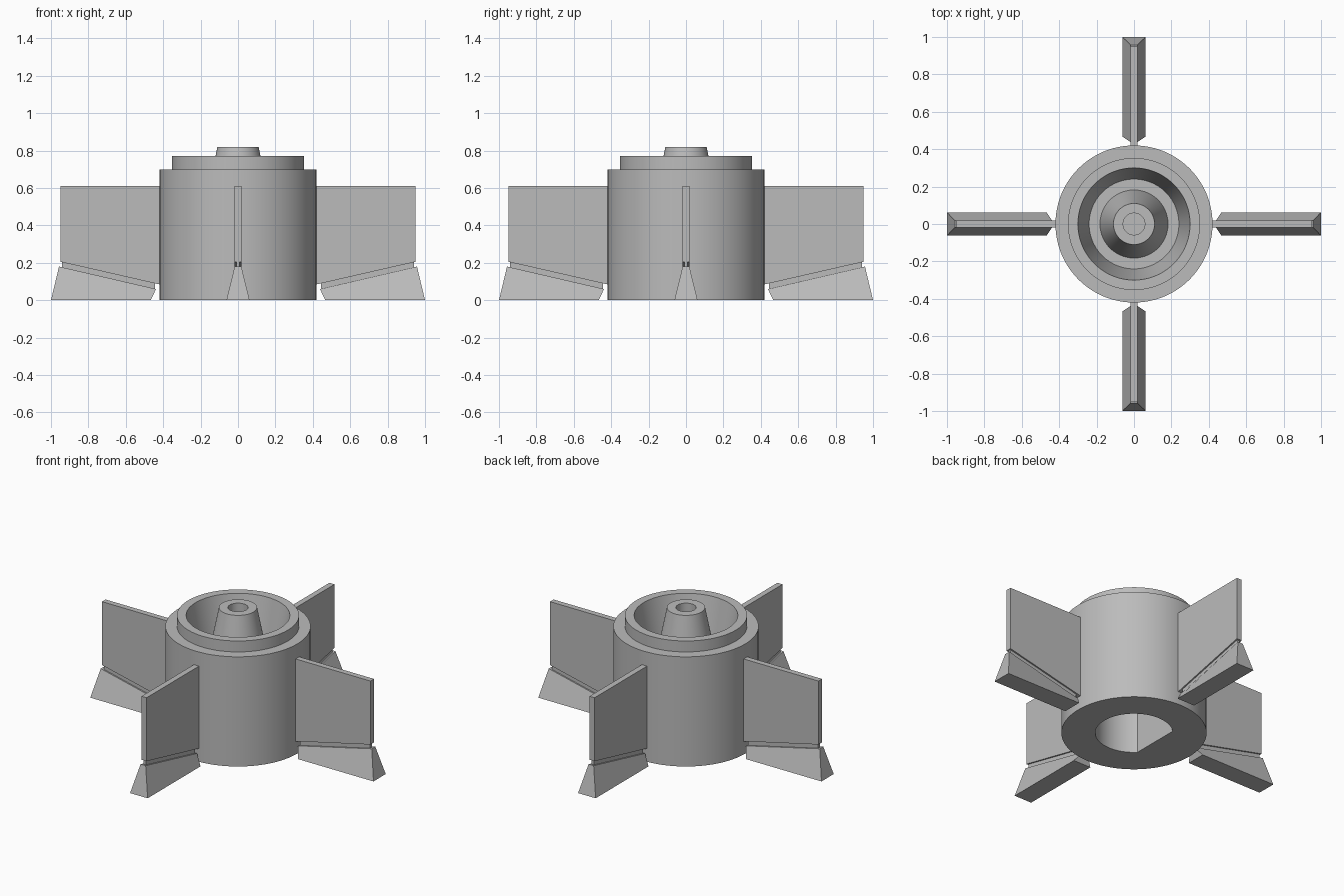
import bpy, bmesh, math
from mathutils import Matrix

cube = bpy.data.objects.get("Cube")
if cube:
    bpy.data.objects.remove(cube, do_unlink=True)

GREY = (0.5, 0.5, 0.5, 1)
grey = bpy.data.materials.new("plain grey")
grey.use_nodes = True
grey.diffuse_color = GREY
grey.node_tree.nodes["Principled BSDF"].inputs["Base Color"].default_value = GREY


def finish(bm, name, smooth=False):
    bmesh.ops.remove_doubles(bm, verts=bm.verts, dist=1e-5)
    bmesh.ops.recalc_face_normals(bm, faces=bm.faces)
    mesh = bpy.data.meshes.new(name)
    bm.to_mesh(mesh)
    bm.free()
    mesh.materials.append(grey)
    obj = bpy.data.objects.new(name, mesh)
    bpy.context.collection.objects.link(obj)
    if smooth:
        bpy.ops.object.select_all(action='DESELECT')
        obj.select_set(True)
        bpy.context.view_layer.objects.active = obj
        bpy.ops.object.shade_smooth_by_angle(angle=math.radians(30))
    return obj


def loft(bm, rings):
    """Close a solid through equal-length rings of points, capped at both ends."""
    loops = [[bm.verts.new(p) for p in ring] for ring in rings]
    n = len(loops[0])
    for a, b in zip(loops, loops[1:]):
        for i in range(n):
            j = (i + 1) % n
            bm.faces.new((a[i], a[j], b[j], b[i]))
    bm.faces.new(loops[0][::-1])
    bm.faces.new(loops[-1])


def plate(bm, outline, half):
    loft(bm, [[(x, s * half, z) for x, z in outline] for s in (-1, 1)])


# Hub: turned body with a bowl and spigot above and a D-shaped socket below
SEGMENTS = 96
SOCKET_R = 0.224
FLAT_X = -SOCKET_R * math.cos(math.pi / 4)


def ring(r, z, socket=False):
    points = []
    for i in range(SEGMENTS):
        a = 2 * math.pi * i / SEGMENTS
        x = r * math.cos(a)
        points.append((max(x, FLAT_X) if socket else x, r * math.sin(a), z))
    return points


profile = [(0.42, 0), (0.42, 0.70), (0.353, 0.70), (0.353, 0.77), (0.30, 0.77),
           (0.24, 0.46), (0.182, 0.46), (0.11, 0.82), (0.058, 0.82), (0.058, 0.62)]
bm = bmesh.new()
loft(bm, [ring(SOCKET_R, 0.36, True), ring(SOCKET_R, 0, True)]
     + [ring(r, z) for r, z in profile])
finish(bm, "hub", smooth=True)

# Four fins, each with a thin hinge web and a wedge-shaped flap
for k, side in enumerate(("left", "back", "right", "front")):
    turn = Matrix.Rotation(k * math.pi / 2, 4, 'Z')

    bm = bmesh.new()
    plate(bm, [(0.40, 0.08), (0.948, 0.205), (0.948, 0.61), (0.40, 0.61)], 0.018)
    finish(bm, side + "_fin").matrix_world = turn

    bm = bmesh.new()
    plate(bm, [(0.445, 0.05), (0.94, 0.165), (0.94, 0.21), (0.445, 0.096)], 0.009)
    finish(bm, side + "_hinge_web").matrix_world = turn

    bm = bmesh.new()
    w, t = 0.062, 0.018
    loft(bm, [[(0.467, -w, 0), (1, -w, 0), (1, w, 0), (0.467, w, 0)],
              [(0.438, -t, 0.06), (0.957, -t, 0.18), (0.957, t, 0.18), (0.438, t, 0.06)]])
    finish(bm, side + "_flap").matrix_world = turn
